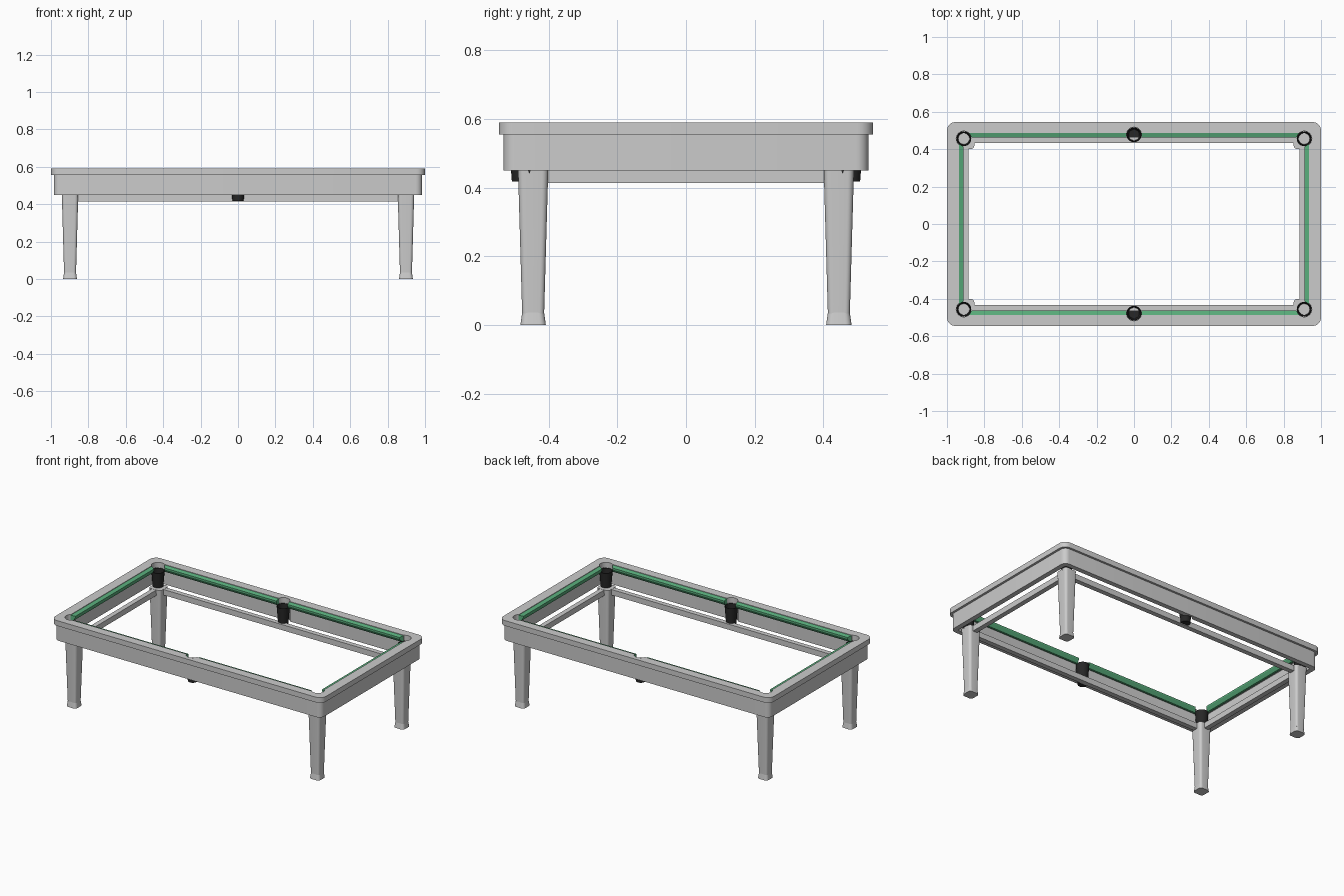
import bpy, bmesh, math
from mathutils import Matrix

if "Cube" in bpy.data.objects:
    bpy.data.objects.remove(bpy.data.objects["Cube"])


def material(name, col):
    m = bpy.data.materials.new(name)
    m.diffuse_color = (*col, 1)
    m.use_nodes = True
    m.node_tree.nodes["Principled BSDF"].inputs["Base Color"].default_value = m.diffuse_color
    return m


GREEN = material("green_cloth", (0.1, 0.42, 0.2))
BLACK = material("black_pocket", (0.02, 0.02, 0.02))


def finish(name, bm, mat=None, smooth=True):
    bmesh.ops.recalc_face_normals(bm, faces=bm.faces)
    me = bpy.data.meshes.new(name)
    bm.to_mesh(me)
    bm.free()
    ob = bpy.data.objects.new(name, me)
    bpy.context.collection.objects.link(ob)
    if mat:
        me.materials.append(mat)
    if smooth:
        shade(ob)
    return ob


def activate(ob):
    bpy.ops.object.select_all(action='DESELECT')
    ob.select_set(True)
    bpy.context.view_layer.objects.active = ob


def shade(ob):
    activate(ob)
    bpy.ops.object.shade_smooth_by_angle(angle=math.radians(35))


def rounded_rect(hx, hy, r, n=6):
    pts = []
    for k, (sx, sy) in enumerate([(1, 1), (-1, 1), (-1, -1), (1, -1)]):
        for i in range(n + 1):
            a = math.pi / 2 * (k + i / n)
            pts.append((sx * (hx - r) + r * math.cos(a), sy * (hy - r) + r * math.sin(a)))
    return pts


def bridge(bm, a, b):
    n = len(a)
    for i in range(n):
        bm.faces.new((a[i], a[(i + 1) % n], b[(i + 1) % n], b[i]))


def frame(name, outer, inner, z0, z1):
    """Rectangular ring with rounded corners."""
    bm = bmesh.new()
    rings = [[bm.verts.new((x, y, z)) for x, y in rounded_rect(*s)]
             for s, z in ((outer, z0), (outer, z1), (inner, z1), (inner, z0))]
    for i in range(4):
        bridge(bm, rings[i], rings[(i + 1) % 4])
    return finish(name, bm, smooth=False)


def loft(name, levels, cx, cy):
    """Stack of rounded squares: (half width, corner radius, z)."""
    bm = bmesh.new()
    rings = [[bm.verts.new((cx + x, cy + y, z)) for x, y in rounded_rect(h, h, r)]
             for h, r, z in levels]
    for a, b in zip(rings, rings[1:]):
        bridge(bm, a, b)
    bm.faces.new(rings[0])
    bm.faces.new(rings[-1])
    return finish(name, bm)


def box(name, c, s):
    bm = bmesh.new()
    bmesh.ops.create_cube(bm, size=1, matrix=Matrix.Translation(c) @ Matrix.Diagonal((*s, 1)))
    return finish(name, bm, smooth=False)


# six pocket positions
POCKETS = [(sx * 0.91, sy * 0.456) for sx in (-1, 1) for sy in (-1, 1)]
POCKETS += [(0, -0.477), (0, 0.477)]

# top rail and apron, notched around the pockets
rail = frame("top_rail", (1.0, 0.545, 0.045), (0.936, 0.487, 0.008), 0.555, 0.59)
apron = frame("apron", (0.985, 0.531, 0.035), (0.952, 0.499, 0.008), 0.45, 0.555)
bm = bmesh.new()
for x, y in POCKETS:
    bmesh.ops.create_cone(bm, cap_ends=True, segments=32, radius1=0.0405, radius2=0.0405,
                          depth=0.4, matrix=Matrix.Translation((x, y, 0.55)))
cutter = finish("pocket_cutter", bm, smooth=False)
cutter.hide_render = True
for ob in (rail, apron):
    activate(ob)
    mod = ob.modifiers.new("pockets", 'BOOLEAN')
    mod.operation = 'DIFFERENCE'
    mod.solver = 'EXACT'
    mod.object = cutter
    bpy.ops.object.modifier_apply(modifier=mod.name)
    shade(ob)
bpy.data.objects.remove(cutter)

# pocket cups: tapered, open at the top
CUP = [(0.030, 0.418), (0.040, 0.553), (0.036, 0.553), (0.028, 0.421)]
for k, (x, y) in enumerate(POCKETS):
    bm = bmesh.new()
    rings = [[bm.verts.new((x + r * math.cos(i * math.pi / 16), y + r * math.sin(i * math.pi / 16), z))
              for i in range(32)] for r, z in CUP]
    for a, b in zip(rings, rings[1:]):
        bridge(bm, a, b)
    bm.faces.new(rings[0])
    bm.faces.new(rings[-1])
    finish(f"pocket_cup_{k + 1}", bm, BLACK)

# cushion profile: (depth from rail, z), undercut below the nose
PROFILE = [(-0.002, 0.587), (0.025, 0.580), (0.025, 0.570), (0.012, 0.548), (-0.002, 0.548)]


def cushion(name, length_ends, place):
    """Extrude the profile; length_ends are (back, nose) positions at each end."""
    bm = bmesh.new()
    rings = []
    for back, nose in length_ends:
        rings.append([bm.verts.new(place(back + (nose - back) * max(d, 0) / 0.025, d, z))
                      for d, z in PROFILE])
    bridge(bm, *rings)
    bm.faces.new(rings[0])
    bm.faces.new(rings[1])
    finish(name, bm, GREEN, smooth=False)


for s, side in ((-1, "front"), (1, "back")):
    for t, end in ((-1, "left"), (1, "right")):
        cushion(f"{side}_{end}_cushion", [(0.039, 0.041), (0.883, 0.868)],
                lambda u, d, z: (t * u, s * (0.487 - d), z))
for s, end in ((-1, "left"), (1, "right")):
    cushion(f"{end}_end_cushion", [(-0.429, -0.414), (0.429, 0.414)],
            lambda u, d, z: (s * (0.936 - d), u, z))

# tapered legs with flared feet
for sx, end in ((-1, "left"), (1, "right")):
    for sy, side in ((-1, "front"), (1, "back")):
        x, y = sx * 0.898, sy * 0.445
        loft(f"{side}_{end}_leg", [(0.032, 0.014, 0.034), (0.044, 0.018, 0.452)], x, y)
        loft(f"{side}_{end}_foot", [(0.037, 0.018, 0), (0.032, 0.016, 0.036)], x, y)

# stretcher bars between the legs
for s, side in ((-1, "front"), (1, "back")):
    box(f"{side}_stretcher", (0, s * 0.449, 0.4325), (1.76, 0.032, 0.037))
for s, end in ((-1, "left"), (1, "right")):
    box(f"{end}_stretcher", (s * 0.901, 0, 0.4325), (0.032, 0.85, 0.037))
